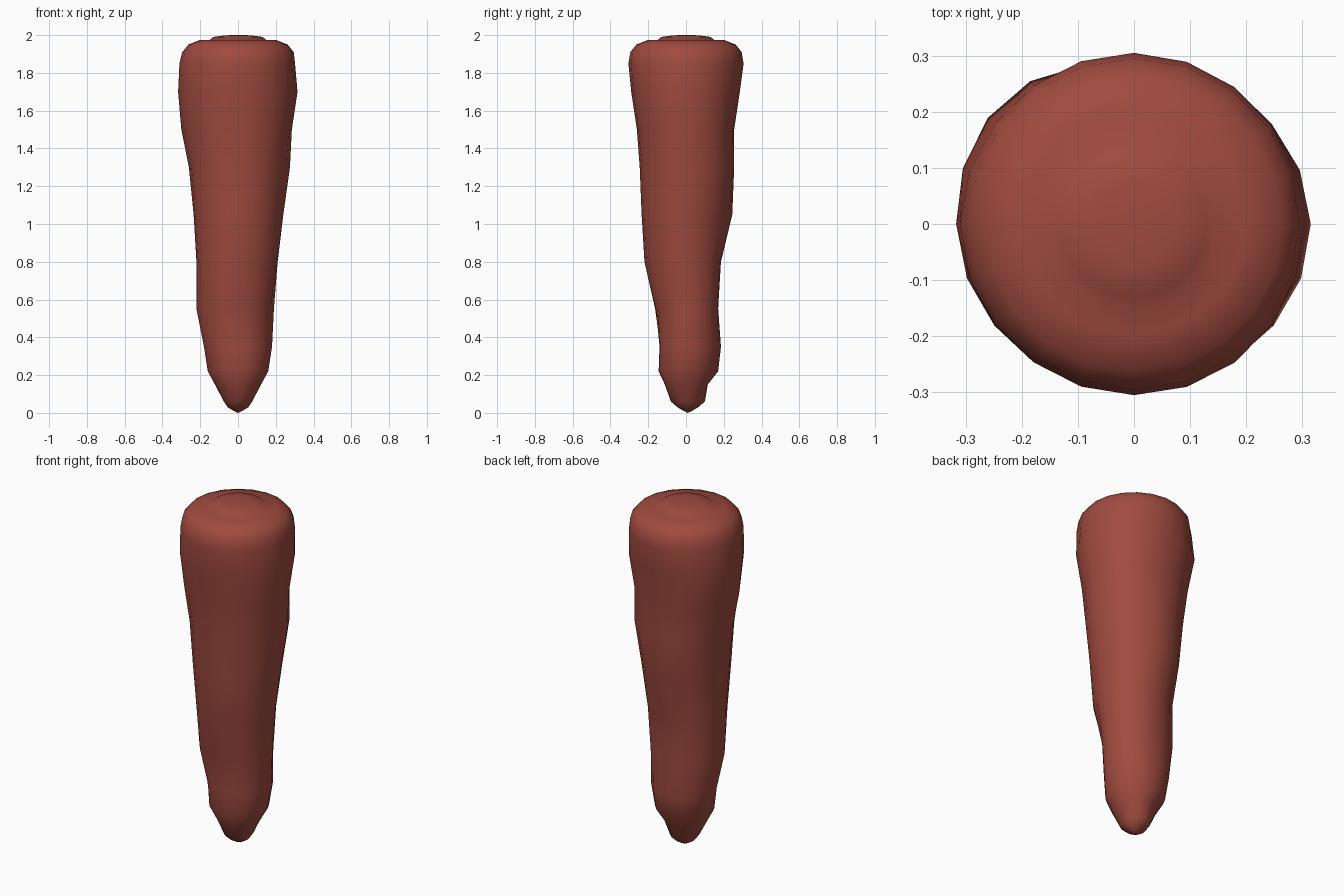
import bpy, bmesh, math

if "Cube" in bpy.data.objects:
    bpy.data.objects.remove(bpy.data.objects["Cube"])

SIDES = 20

# Lumpy side rings: height, then radius every 45 degrees starting at +x
LUMPY = [
    (0.06, .075, .085, .10, .085, .075, .075, .08, .075),
    (0.15, .122, .122, .115, .12, .122, .115, .112, .12),
    (0.22, .16, .165, .17, .165, .16, .15, .145, .15),
    (0.35, .18, .185, .185, .185, .18, .155, .14, .155),
    (0.55, .19, .185, .17, .20, .22, .195, .16, .165),
    (0.80, .21, .20, .185, .20, .22, .22, .22, .22),
    (1.05, .24, .235, .245, .24, .235, .24, .235, .235),
    (1.30, .275, .27, .255, .26, .26, .255, .245, .255),
    (1.50, .285, .27, .255, .28, .30, .28, .26, .275),
    (1.70, .315, .30, .285, .32, .317, .305, .29, .305),
    (1.85, .302, .302, .305, .305, .31, .305, .305, .305),
]
# Round rings: height, radius
TIP = [(0.012, .025), (0.03, .055)]
CROWN = [(1.91, .295), (1.95, .263), (1.975, .20), (1.975, .15), (1.99, .13), (1.999, .07)]


def radius(radii, angle):
    """Smooth periodic interpolation between the eight radii."""
    t = angle / (math.pi / 4)
    i = int(t)
    f = t - i
    a, b, c, d = (radii[(i + k) % 8] for k in (-1, 0, 1, 2))
    return b + 0.5 * f * (c - a + f * (2*a - 5*b + 4*c - d + f * (3*(b - c) + d - a)))


rings = [(z, [r] * 8) for z, r in TIP]
rings += [(row[0], row[1:]) for row in LUMPY]
rings += [(z, [r] * 8) for z, r in CROWN]

# Tapered root body lofted through the rings
bm = bmesh.new()
loops = []
for z, radii in rings:
    loop = []
    for k in range(SIDES):
        a = math.tau * k / SIDES
        r = radius(radii, a)
        loop.append(bm.verts.new((r * math.cos(a), r * math.sin(a) + (0.01 if z < 0.05 else 0), z)))
    loops.append(loop)
bottom = bm.verts.new((0, 0.01, 0))
top = bm.verts.new((0, 0, 2))
for k in range(SIDES):
    n = (k + 1) % SIDES
    for lo, hi in zip(loops, loops[1:]):
        bm.faces.new((lo[k], lo[n], hi[n], hi[k]))
    bm.faces.new((bottom, loops[0][n], loops[0][k]))
    bm.faces.new((top, loops[-1][k], loops[-1][n]))
for f in bm.faces:
    f.smooth = True
mesh = bpy.data.meshes.new("root_body")
bm.to_mesh(mesh)
bm.free()
root = bpy.data.objects.new("root_body", mesh)
bpy.context.collection.objects.link(root)

# Brick red skin
skin = bpy.data.materials.new("red_skin")
skin.diffuse_color = (0.35, 0.07, 0.05, 1)
skin.use_nodes = True
skin.node_tree.nodes["Principled BSDF"].inputs["Base Color"].default_value = skin.diffuse_color
mesh.materials.append(skin)
